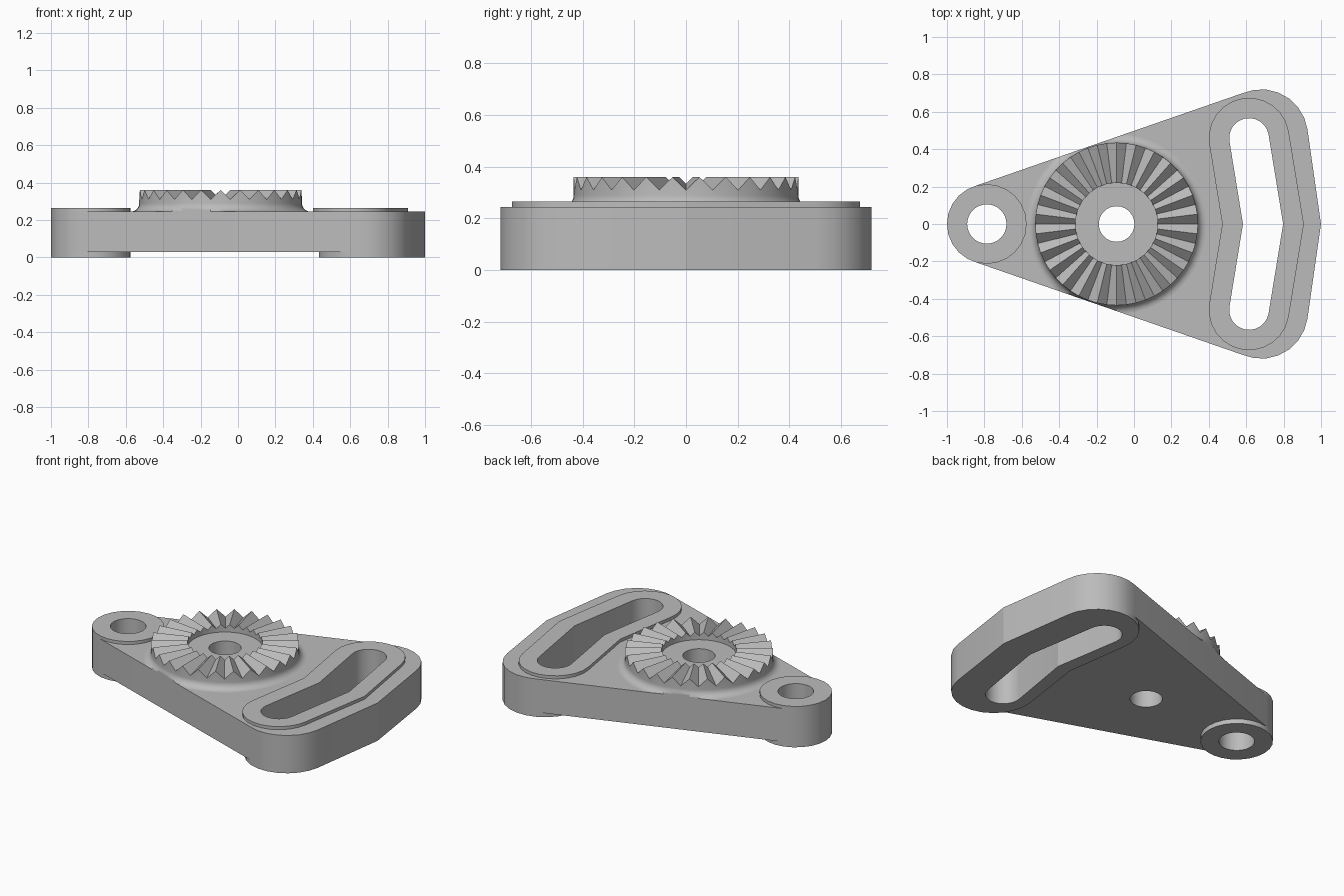
import bpy, bmesh
from math import sin, cos, pi, atan2, radians
from mathutils import Vector
from mathutils.geometry import convex_hull_2d

if "Cube" in bpy.data.objects:
    bpy.data.objects.remove(bpy.data.objects["Cube"])

grey = bpy.data.materials.new("plain grey")
grey.use_nodes = True
grey.diffuse_color = (0.5, 0.5, 0.5, 1)
grey.node_tree.nodes["Principled BSDF"].inputs["Base Color"].default_value = (0.5, 0.5, 0.5, 1)


def finish(bm, name):
    bmesh.ops.recalc_face_normals(bm, faces=bm.faces)
    mesh = bpy.data.meshes.new(name)
    bm.to_mesh(mesh)
    bm.free()
    mesh.materials.append(grey)
    obj = bpy.data.objects.new(name, mesh)
    bpy.context.collection.objects.link(obj)
    bpy.ops.object.select_all(action='DESELECT')
    obj.select_set(True)
    bpy.context.view_layer.objects.active = obj
    bpy.ops.object.shade_smooth_by_angle(angle=radians(15.6))
    return obj


def circle(x, r, n):
    return [Vector((x + r * cos(2 * pi * i / n), r * sin(2 * pi * i / n))) for i in range(n)]


def bent_capsule(mid_x, end_x, end_y, r, steps=12):
    """Outline of a rounded slot with a bend at y = 0."""
    a = atan2(mid_x - end_x, end_y)
    arc = [Vector((end_x + r * cos(a + pi * i / steps), end_y + r * sin(a + pi * i / steps)))
           for i in range(steps + 1)]
    low = [Vector((p.x, -p.y)) for p in reversed(arc)]
    return [Vector((mid_x + r / cos(a), 0))] + arc + [Vector((mid_x - r / cos(a), 0))] + low


def slab(name, loops, z0, z1):
    """Extrude an outline (first loop) with holes (other loops)."""
    bm = bmesh.new()
    for loop in loops:
        vs = [bm.verts.new((p.x, p.y, z0)) for p in loop]
        for i, v in enumerate(vs):
            bm.edges.new((v, vs[i - 1]))
    bmesh.ops.triangle_fill(bm, edges=bm.edges[:], use_beauty=True, normal=(0, 0, 1))
    res = bmesh.ops.extrude_face_region(bm, geom=bm.faces[:], use_keep_orig=True)
    new = [g for g in res["geom"] if isinstance(g, bmesh.types.BMVert)]
    bmesh.ops.translate(bm, verts=new, vec=(0, 0, z1 - z0))
    return finish(bm, name)


EYE_X, HUB_X, TEETH = -0.787, -0.093, 26
PLATE_LOW, PLATE_TOP, BOSS_TOP = 0.03, 0.245, 0.265

# Shared outlines
eye = circle(EYE_X, 0.213, 24)
eye_hole = circle(EYE_X, 0.105, 32)
hub_hole = circle(HUB_X, 0.095, 2 * TEETH)
pad = bent_capsule(0.747, 0.68, 0.47, 0.25)
rim = bent_capsule(0.69, 0.615, 0.46, 0.215)
slot = bent_capsule(0.69, 0.615, 0.46, 0.106)
points = eye + pad
outline = [points[i] for i in convex_hull_2d(points)]

# Plate, raised bosses and lower pads
slab("plate", [outline, eye_hole, hub_hole, slot], PLATE_LOW, PLATE_TOP)
slab("eye_boss", [eye, eye_hole], PLATE_TOP, BOSS_TOP)
slab("eye_foot", [eye, eye_hole], 0, PLATE_LOW)
slab("slot_rim", [rim, slot], PLATE_TOP, BOSS_TOP)
slab("slot_foot", [pad, slot], 0, PLATE_LOW)

# Toothed hub: radial sections alternate between valley and peak,
# with a flared base that is trimmed at the plate edges
PEAK, FLOOR, R_IN, R_OUT, FLARE = 0.36, 0.31, 0.22, 0.435, 0.045
bm = bmesh.new()
sections = []
for i in range(2 * TEETH):
    t = 2 * pi * i / (2 * TEETH)
    peak = i % 2
    section = [(0.095, PLATE_TOP), (0.095, FLOOR), (R_IN, FLOOR),
               (R_IN, PEAK if peak else 0.335), (R_OUT, PEAK if peak else FLOOR)]
    limit = 0.44 / max(cos(t - radians(109.1)), cos(t + radians(109.1)), 0.1)
    for k in range(8):
        b = pi / 2 * k / 7
        r = R_OUT + FLARE * (1 - cos(b))
        section.append((min(r, limit), PLATE_TOP + FLARE * (1 - sin(b))))
    sections.append([bm.verts.new((HUB_X + r * cos(t), r * sin(t), z)) for r, z in section])
for i, s in enumerate(sections):
    p = sections[i - 1]
    for k in range(len(s) - 1):
        bm.faces.new((p[k], s[k], s[k + 1], p[k + 1]))
finish(bm, "toothed_hub")
